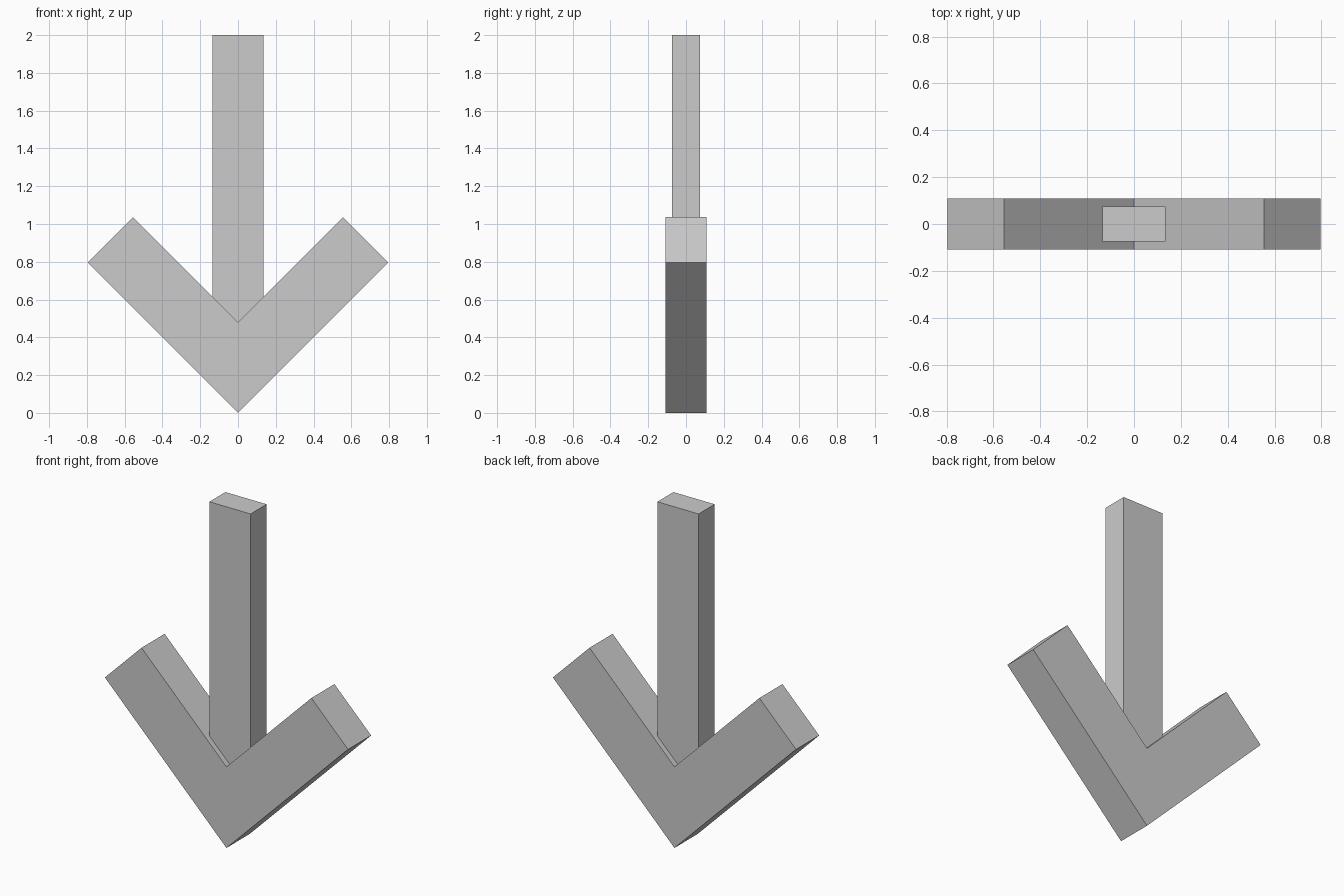
import bpy, bmesh

if "Cube" in bpy.data.objects:
    bpy.data.objects.remove(bpy.data.objects["Cube"])


def prism(name, profile, half_depth):
    """Extrude an x-z outline evenly about y = 0."""
    bm = bmesh.new()
    face = bm.faces.new([bm.verts.new((x, -half_depth, z)) for x, z in profile])
    ext = bmesh.ops.extrude_face_region(bm, geom=[face])
    verts = [v for v in ext["geom"] if isinstance(v, bmesh.types.BMVert)]
    bmesh.ops.translate(bm, verts=verts, vec=(0, 2 * half_depth, 0))
    bmesh.ops.recalc_face_normals(bm, faces=bm.faces)
    mesh = bpy.data.meshes.new(name)
    bm.to_mesh(mesh)
    bm.free()
    obj = bpy.data.objects.new(name, mesh)
    bpy.context.collection.objects.link(obj)
    return obj


# V-shaped arrow head: right half outline, mirrored to the left
right = [(0.796, 0.796), (0.556, 1.036)]
left = [(-x, z) for x, z in reversed(right)]
prism("arrow_head", [(0, 0)] + right + [(0, 0.48)] + left, 0.108)

# Shaft, with its lower end sunk into the head
w = 0.135
prism("arrow_shaft", [(-w, 0.42), (w, 0.42), (w, 2), (-w, 2)], 0.075)
